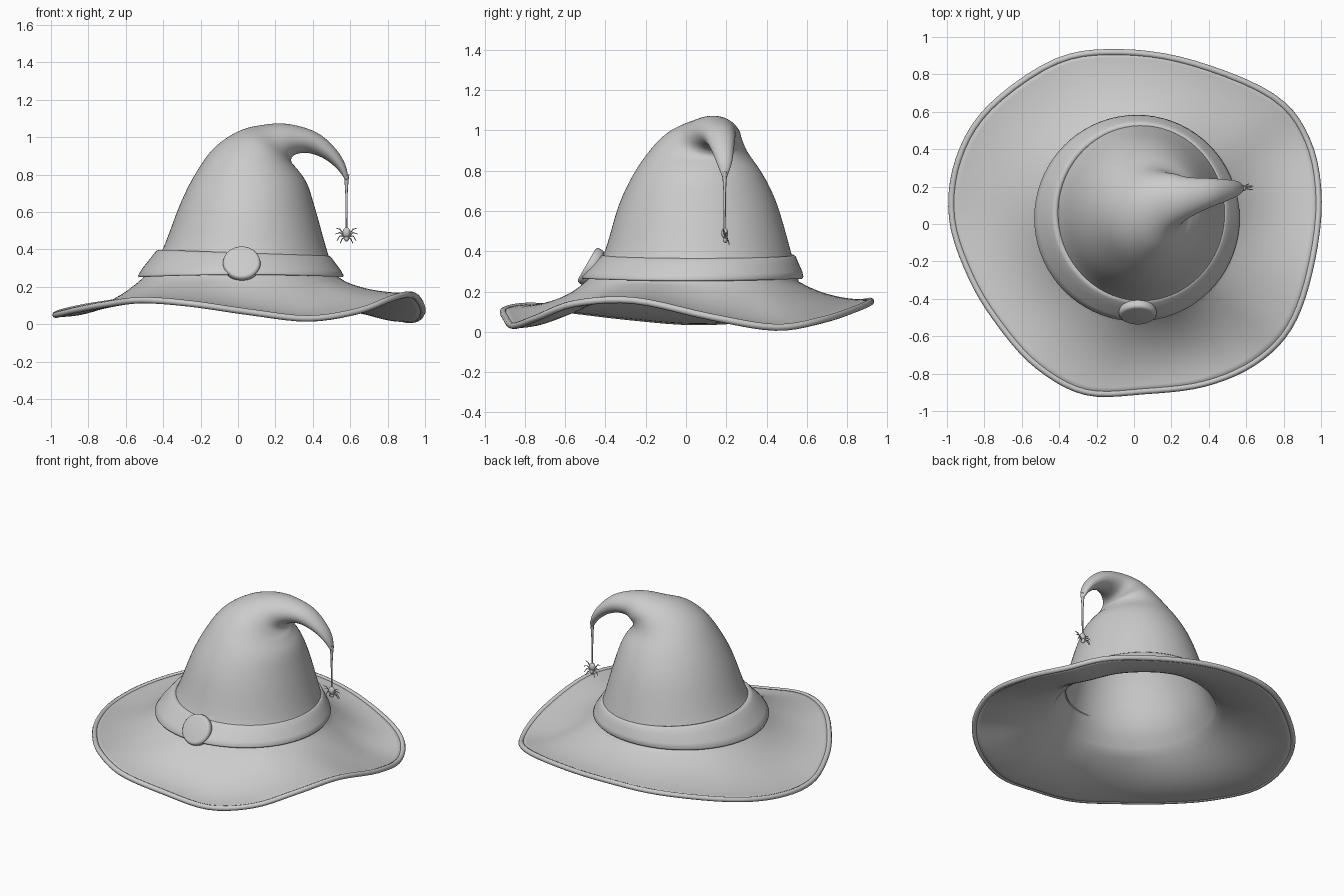
import bpy, bmesh, math
from mathutils import Vector, Matrix

if "Cube" in bpy.data.objects:
    bpy.data.objects.remove(bpy.data.objects["Cube"])


def catmull(p, steps, closed=False):
    """Smooth resampling of a list of equal-length tuples."""
    n, out = len(p), []
    get = (lambda i: p[i % n]) if closed else (lambda i: p[max(0, min(n - 1, i))])
    for i in range(n if closed else n - 1):
        a, b, c, d = get(i - 1), get(i), get(i + 1), get(i + 2)
        for s in range(steps):
            t = s / steps
            out.append(tuple(0.5 * (2 * q + (r - o) * t + (2 * o - 5 * q + 4 * r - w) * t * t
                                    + (3 * q - o - 3 * r + w) * t ** 3)
                             for o, q, r, w in zip(a, b, c, d)))
    if not closed:
        out.append(tuple(p[-1]))
    return out


def loft(name, rings, cap_end=False, loop=False):
    """Skin a list of closed rings."""
    bm = bmesh.new()
    vs = [[bm.verts.new(c) for c in r] for r in rings]
    n = len(vs[0])
    pairs = list(zip(vs, vs[1:])) + ([(vs[-1], vs[0])] if loop else [])
    for a, b in pairs:
        for i in range(n):
            j = (i + 1) % n
            bm.faces.new((a[i], a[j], b[j], b[i]))
    if cap_end:
        bm.faces.new(vs[-1])
    return finish(name, bm)


def finish(name, bm):
    me = bpy.data.meshes.new(name)
    bm.to_mesh(me)
    bm.free()
    for f in me.polygons:
        f.use_smooth = True
    ob = bpy.data.objects.new(name, me)
    bpy.context.collection.objects.link(ob)
    return ob


def tube(name, paths, depth, cyclic=False):
    """Round tubes along lists of (x, y, z, radius factor)."""
    cu = bpy.data.curves.new(name, 'CURVE')
    cu.dimensions = '3D'
    cu.bevel_depth, cu.bevel_resolution, cu.use_fill_caps = depth, 2, True
    for path in paths:
        sp = cu.splines.new('POLY')
        sp.points.add(len(path) - 1)
        for pt, (x, y, z, r) in zip(sp.points, path):
            pt.co, pt.radius = (x, y, z, 1), r
        sp.use_cyclic_u = cyclic
        sp.use_smooth = True
    ob = bpy.data.objects.new(name, cu)
    bpy.context.collection.objects.link(ob)
    return ob


# wavy brim edge (x, y, z)
edge_pts = [(1.0, .12, .075), (.94, .45, .022), (.75, .69, .06), (.32, .87, .12), (-.07, .93, .15),
            (-.42, .88, .145), (-.78, .63, .10), (-.95, .35, .065), (-.985, .03, .05),
            (-.88, -.29, .075), (-.72, -.55, .105), (-.52, -.77, .128), (-.26, -.91, .11),
            (.06, -.905, .065), (.38, -.865, .03), (.65, -.75, .07), (.84, -.56, .14), (.95, -.26, .155)]
edge = [Vector((x * .987, y * .987, z)) for x, y, z in catmull(edge_pts, 5, True)]
angles = [math.atan2(p.y - .03, p.x - .02) for p in edge]

# crown sections: left x, z, right x, z, centre y, half width in y
crown = [(-.505, .25, .54, .25, .03, .53), (-.41, .385, .485, .365, .057, .47),
         (-.31, .64, .415, .61, .06, .395), (-.23, .80, .37, .75, .06, .325),
         (-.13, .94, .32, .825, .06, .25), (0, 1.03, .29, .86, .08, .20),
         (.13, 1.065, .285, .885, .12, .15), (.27, 1.07, .31, .908, .14, .11),
         (.42, 1.025, .375, .915, .165, .08), (.52, .94, .46, .885, .18, .058),
         (.575, .85, .53, .83, .19, .038), (.59, .77, .574, .77, .192, .012)]


def section(s):
    lx, lz, rx, rz, yc, b = s
    return [Vector(((lx + rx) / 2 + (rx - lx) / 2 * math.cos(a), yc + b * math.sin(a),
                    (lz + rz) / 2 + (rz - lz) / 2 * math.cos(a))) for a in angles]


# hat shell: brim flaring into bent crown, hollow underneath
crown_rings = [section(s) for s in catmull(crown, 5)]
base = crown_rings[0]
brim_rings = []
for k in range(12):
    t = 1 - k / 12
    ring = []
    for e, b in zip(edge, base):
        p = b.lerp(e, t)
        p.z = e.z + .008 + (b.z - e.z - .008) * (1 - t) ** 2.2
        ring.append(p)
    brim_rings.append(ring)
hat = loft("hat_shell", brim_rings + crown_rings, cap_end=True)
sol = hat.modifiers.new("thickness", 'SOLIDIFY')
sol.thickness, sol.offset = .02, -1

# rolled edge of the brim
tube("brim_roll", [[(p.x, p.y, p.z, 1) for p in edge]], .017, True)

# hat band: profile of (height fraction, extra radius)
band_prof = [(0, -.02), (-.03, .006), (.05, .015), (.3, .016), (.7, .008), (.95, .004), (1.02, -.003), (1.0, -.03)]
band_rings = []
for f, d in band_prof:
    ring = []
    for i in range(72):
        a = math.tau * i / 72
        rx, ry = .538 - .076 * f + d, .54 - .06 * f + d
        x = .015 + .015 * f + rx * math.cos(a)
        y = .03 + .03 * f + ry * math.sin(a)
        z0 = .255 + .012 * math.sin(a) * math.sin(a)
        z1 = .38 - .035 * x
        ring.append((x, y, z0 + (z1 - z0) * f))
    band_rings.append(ring)
loft("hat_band", band_rings, loop=True)

# round buckle leaning with the band
bm = bmesh.new()
bmesh.ops.create_cone(bm, cap_ends=True, segments=48, radius1=.1, radius2=.1, depth=.05,
                      matrix=Matrix.Translation((.02, -.472, .323)) @ Matrix.Rotation(math.radians(60), 4, 'X'))
buckle = finish("round_buckle", bm)
bev = buckle.modifiers.new("rounding", 'BEVEL')
bev.width, bev.segments, bev.limit_method = .018, 4, 'ANGLE'

# thread hanging from the tip
tube("thread", [[(.582, .192, .80, 2.2), (.58, .192, .76, 1.7), (.58, .192, .70, 1.1), (.58, .192, .50, .8)]], .006)

# spider body
bm = bmesh.new()
for loc, size in (((.58, .192, .49), (.021, .017, .027)), ((.58, .196, .458), (.014, .013, .016))):
    bmesh.ops.create_uvsphere(bm, u_segments=16, v_segments=10, radius=1,
                              matrix=Matrix.Translation(loc) @ Matrix.Diagonal((*size, 1)))
finish("spider_body", bm)

# spider legs, mirrored in x
legs = []
for side in (-1, 1):
    for mx, mz, ex, ez, dy in ((.035, .508, .055, .513, -.008), (.035, .49, .058, .482, .004),
                               (.036, .472, .052, .444, .008), (.024, .455, .034, .432, .016)):
        legs.append([(.58 + side * .008, .194, .466, 1), (.58 + side * mx, .194 + dy, mz, .9),
                     (.58 + side * ex, .194 + dy * 1.3, ez, .5)])
tube("spider_legs", legs, .0035)
